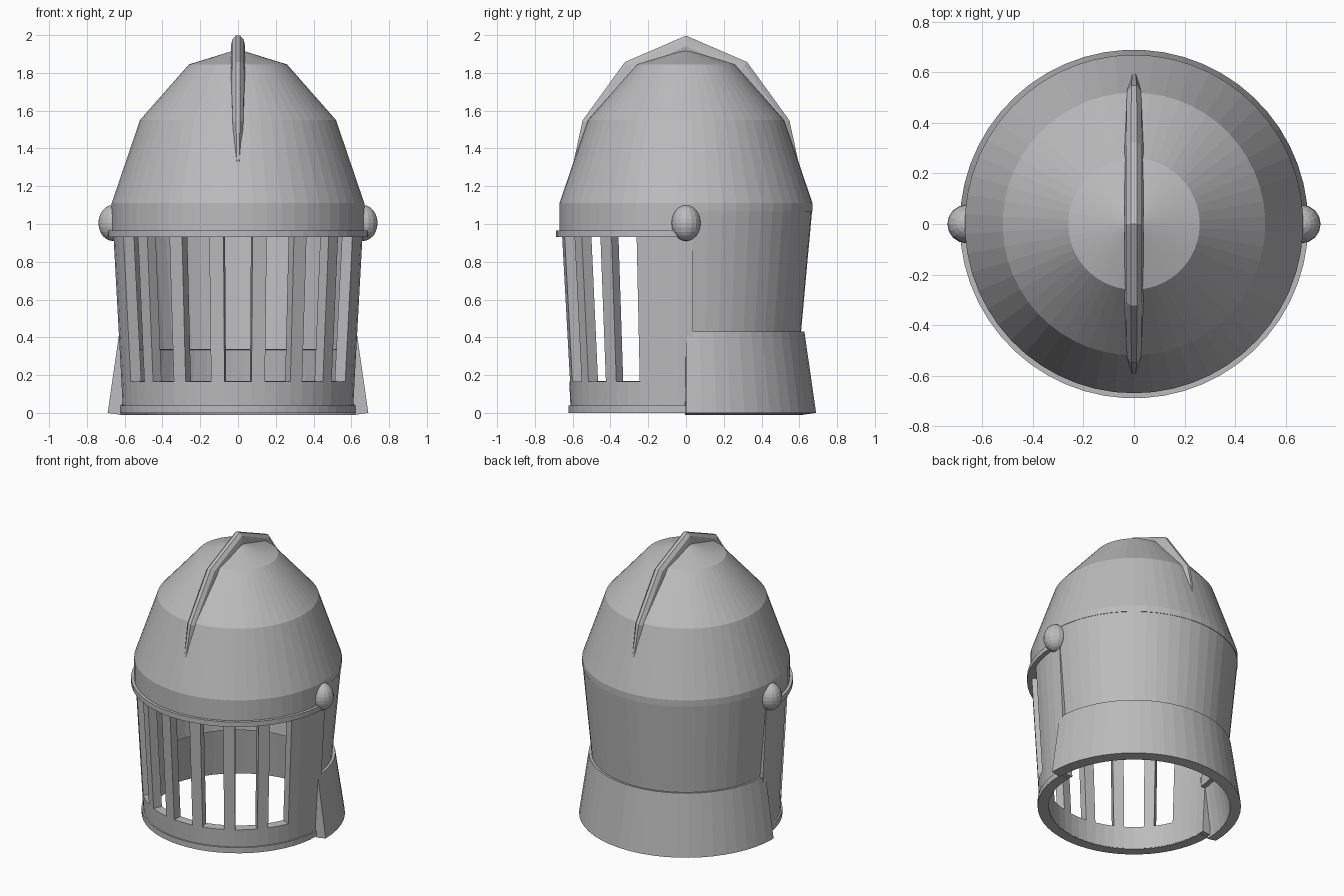
import bpy, bmesh
from math import sin, cos, pi, radians
from mathutils import Vector, Matrix

cube = bpy.data.objects.get("Cube")
if cube:
    bpy.data.objects.remove(cube, do_unlink=True)

steel = bpy.data.materials.new("grey_steel")
steel.use_nodes = True
GREY = (0.5, 0.5, 0.5, 1)
steel.diffuse_color = GREY
steel.node_tree.nodes["Principled BSDF"].inputs["Base Color"].default_value = GREY

STEP = 360 / 54  # angle of one facet


def finish(name, bm):
    mesh = bpy.data.meshes.new(name)
    bm.to_mesh(mesh)
    bm.free()
    mesh.materials.append(steel)
    obj = bpy.data.objects.new(name, mesh)
    bpy.context.collection.objects.link(obj)
    return obj


def plate(name, profile, first, last, thickness, is_hole=None):
    """Turn a bottom-to-top (radius, z) profile between two facet numbers,
    counted from the front towards +x, then thicken it inwards."""
    bm = bmesh.new()
    count = round(last - first)
    cols = []
    for i in range(count + 1):
        a = radians((first + i) * STEP)
        cols.append([bm.verts.new((r * sin(a), -r * cos(a), z)) for r, z in profile])
    for i in range(count):
        for j in range(len(profile) - 1):
            if is_hole and is_hole(first + i, j):
                continue
            bm.faces.new((cols[i][j], cols[i + 1][j], cols[i + 1][j + 1], cols[i][j + 1]))
    bmesh.ops.remove_doubles(bm, verts=bm.verts, dist=0.0005)
    obj = finish(name, bm)
    mod = obj.modifiers.new("thickness", "SOLIDIFY")
    mod.thickness = thickness
    mod.offset = -1
    return obj


# Skull: faceted dome, with a straight brow at the front
plate("dome", [(0.67, 1.065), (0.67, 1.11), (0.52, 1.55), (0.26, 1.845), (0, 1.925)],
      0, 54, 0.06)
plate("brow", [(0.67, 0.94), (0.67, 1.065)], -14, 14, 0.06)

# Back: tapering plate and flared neck guard
plate("back_plate", [(0.6, 0.33), (0.667, 1.065)], 14, 40, 0.06)
plate("neck_guard", [(0.69, 0), (0.628, 0.43)], 13.5, 40.5, 0.07)


# Visor: solid cheeks, with bars one facet wide and slots two facets wide
def is_slot(i, row):
    k = i if i >= 0 else -i - 1
    return row == 1 and k < 10 and k % 3 != 1


plate("visor", [(0.61, 0), (0.618, 0.165), (0.66, 0.93), (0.662, 0.97)],
      -14, 14, 0.06, is_slot)
plate("visor_top_rim", [(0.69, 0.93), (0.69, 0.965)], -13.5, 13.5, 0.06)
plate("visor_bottom_rim", [(0.622, 0), (0.622, 0.04)], -13.5, 13.5, 0.07)

# Hinge knobs
for side, name in ((1, "left_hinge_knob"), (-1, "right_hinge_knob")):
    bm = bmesh.new()
    bmesh.ops.create_uvsphere(bm, u_segments=16, v_segments=12, radius=1)
    bmesh.ops.transform(bm, verts=bm.verts, matrix=Matrix.Translation((side * 0.662, 0, 1.005))
                        @ Matrix.Diagonal((0.077, 0.077, 0.095, 1)))
    finish(name, bm)

# Crest: rounded ridge swept front to back over the dome
half = [(0.6, 1.32, 0.02), (0.55, 1.55, 0.034), (0.325, 1.86, 0.038)]
path = [(-y, z, w) for y, z, w in half] + [(0, 2.0, 0.038)] + half[::-1]
bm = bmesh.new()
rings = []
for n, (y, z, w) in enumerate(path):
    before, after = path[max(n - 1, 0)], path[min(n + 1, len(path) - 1)]
    up = Vector((0, before[1] - after[1], after[0] - before[0])).normalized()
    up = Vector((0, up.y, up.z)) if up.z >= 0 else -up
    centre = Vector((0, y, z)) - up * 0.06
    rings.append([bm.verts.new(centre + Vector((w * cos(k * pi / 5), 0, 0))
                               + up * (0.06 * sin(k * pi / 5 + 0.0)))
                  for k in range(10)])
for a, b in zip(rings, rings[1:]):
    for k in range(10):
        m = (k + 1) % 10
        bm.faces.new((a[k], a[m], b[m], b[k]))
bm.faces.new(rings[0])
bm.faces.new(rings[-1])
bmesh.ops.recalc_face_normals(bm, faces=bm.faces)
finish("crest", bm)
